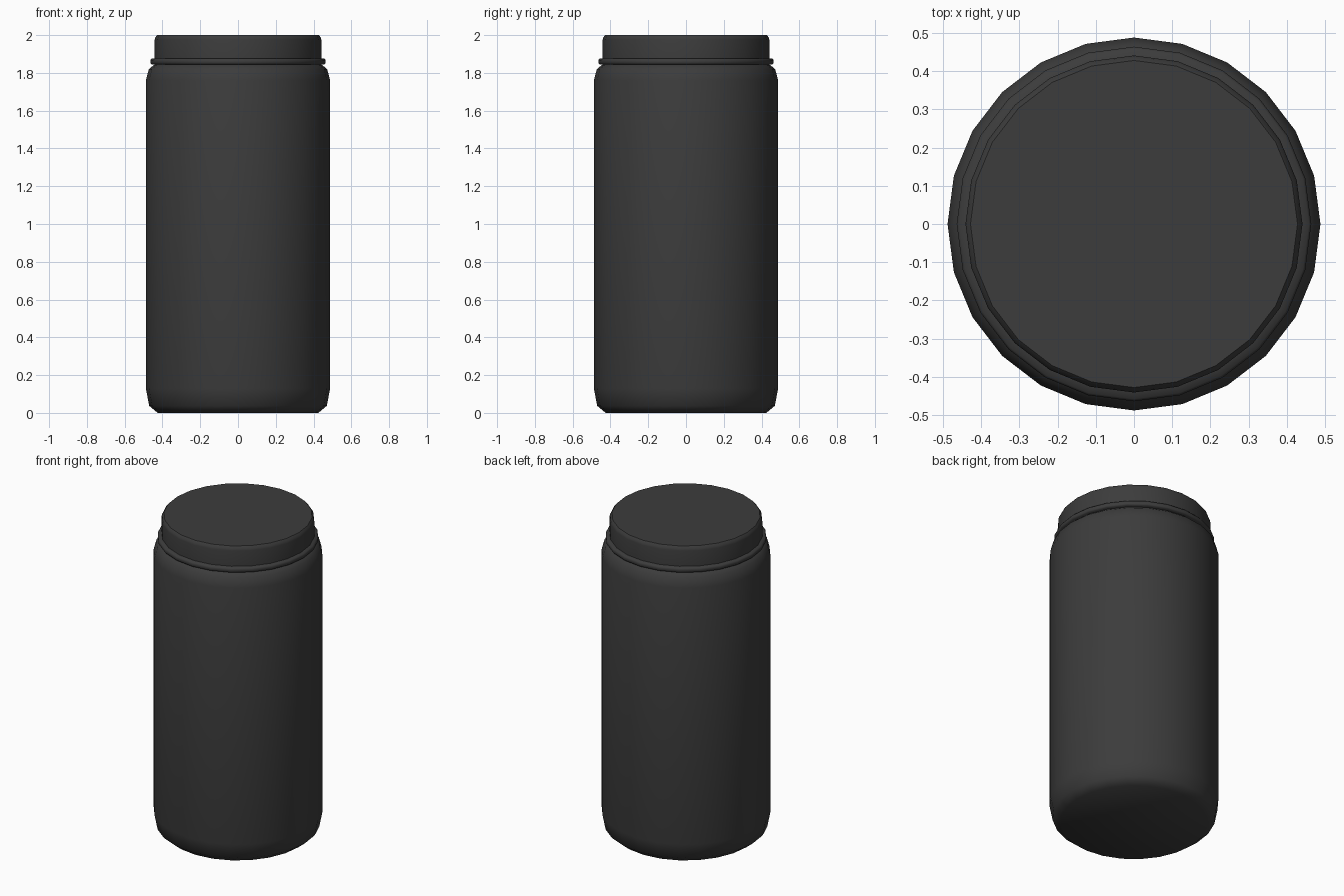
import bpy
import bmesh
import math

SIDES = 24

cube = bpy.data.objects.get("Cube")
if cube:
    bpy.data.objects.remove(cube, do_unlink=True)

# Single dark plastic colour
plastic = bpy.data.materials.new("dark_grey_plastic")
plastic.use_nodes = True
colour = (0.045, 0.045, 0.045, 1)
plastic.diffuse_color = colour
plastic.node_tree.nodes["Principled BSDF"].inputs["Base Color"].default_value = colour


def lathe(name, profile, angle=50):
    """Revolve (radius, height) points around z and cap both ends."""
    bm = bmesh.new()
    rings = []
    for r, z in profile:
        turns = [2 * math.pi * i / SIDES for i in range(SIDES)]
        rings.append([bm.verts.new((r * math.cos(a), r * math.sin(a), z)) for a in turns])
    for low, high in zip(rings, rings[1:]):
        for i in range(SIDES):
            j = (i + 1) % SIDES
            bm.faces.new((low[i], low[j], high[j], high[i]))
    bm.faces.new(rings[0][::-1])
    bm.faces.new(rings[-1])
    mesh = bpy.data.meshes.new(name)
    bm.to_mesh(mesh)
    bm.free()
    mesh.materials.append(plastic)
    obj = bpy.data.objects.new(name, mesh)
    bpy.context.collection.objects.link(obj)
    bpy.ops.object.select_all(action='DESELECT')
    obj.select_set(True)
    bpy.context.view_layer.objects.active = obj
    bpy.ops.object.shade_smooth_by_angle(angle=math.radians(angle))
    return obj


# Jar with rounded foot and shoulder
lathe("jar_body", [(0.425, 0), (0.47, 0.037), (0.488, 0.13), (0.488, 1.76),
                   (0.472, 1.82), (0.445, 1.842), (0.43, 1.848)])

# Thin rounded band under the lid
lathe("neck_ring", [(0.43, 1.842), (0.458, 1.845), (0.464, 1.852), (0.464, 1.867),
                    (0.458, 1.875), (0.43, 1.878)])

# Screw lid with a bevelled top edge
lathe("lid", [(0.441, 1.87), (0.441, 1.975), (0.438, 1.988), (0.428, 2.0)])
